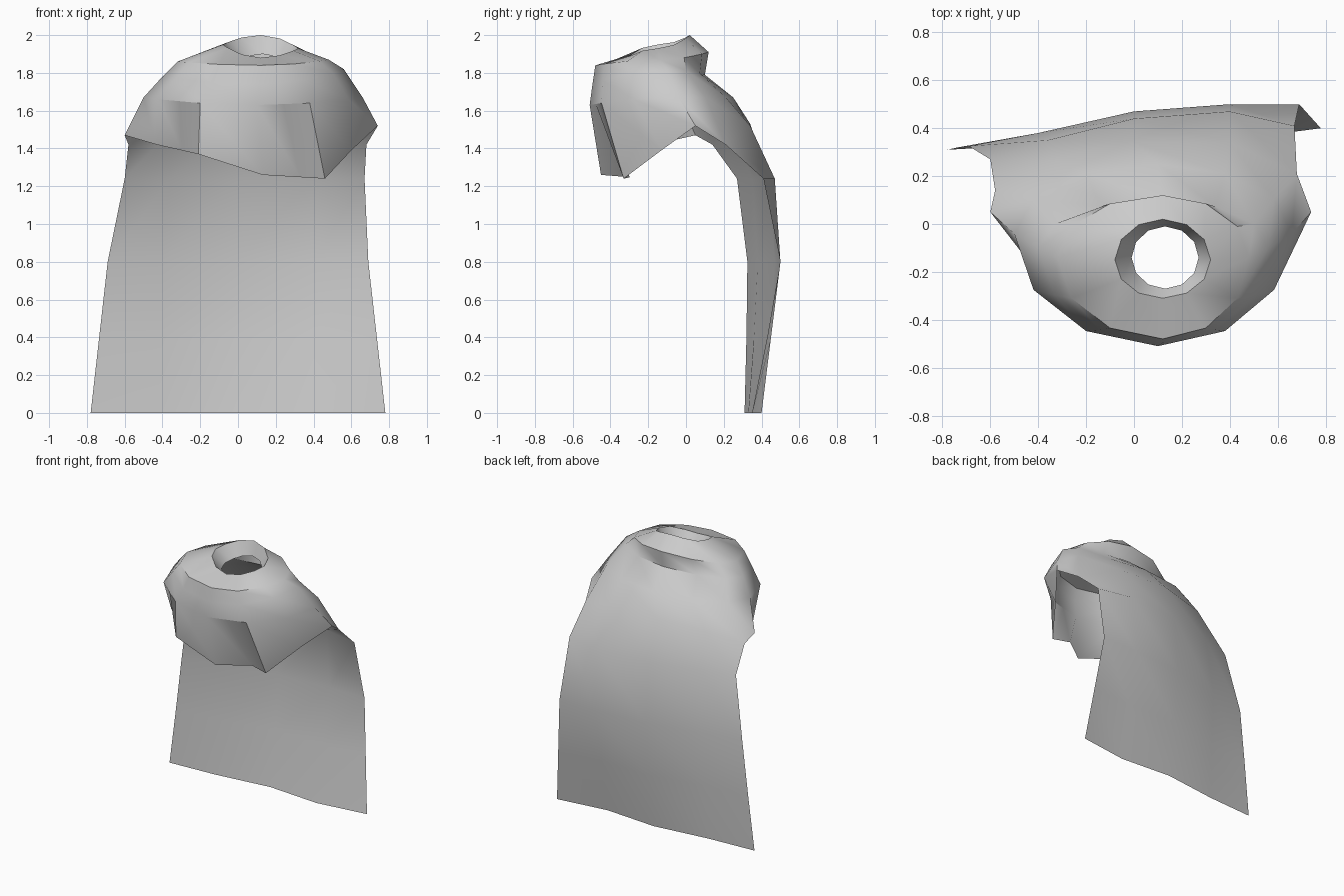
import bpy, bmesh
from math import sin, cos, pi

if "Cube" in bpy.data.objects:
    bpy.data.objects.remove(bpy.data.objects["Cube"])

COLS = 12                    # column 0 = front centre, running to +x, then the back
BACK = range(4, 9)           # columns that continue down into the long cape


def ring(centre, right, left, front, back):
    """Lopsided oval: each side is (x or y extent, height)."""
    cx, cy = centre
    pts = []
    for i in range(COLS):
        a = -pi / 2 + i * 2 * pi / COLS
        c, s = cos(a), sin(a)
        ex, zx = right if c >= 0 else left
        ey, zy = back if s >= 0 else front
        pts.append((cx + (ex - cx) * abs(c), cy + (ey - cy) * abs(s), zx * c * c + zy * s * s))
    return pts


# Cowl cross-sections from the neck opening outwards
rings = [
    ring((.13, -.14), (.27, 1.85), (-.01, 1.86), (-.27, 1.82), (-.01, 1.90)),
    ring((.12, -.15), (.32, 1.93), (-.08, 1.95), (-.31, 1.88), (.02, 2.00)),
    ring((.12, -.14), (.48, 1.87), (-.32, 1.86), (-.48, 1.84), (.12, 1.91)),
    ring((.12, -.10), (.56, 1.82), (-.40, 1.78), (-.495, 1.74), (.10, 1.79)),
    ring((.10, -.04), (.66, 1.67), (-.50, 1.67), (-.51, 1.63), (.25, 1.67)),
]

# Drooping hem in front, upper back behind
hem = [(.13, -.45, 1.26), (.46, -.33, 1.24), (.60, -.13, 1.39), (.74, .05, 1.52),
       (.68, .21, 1.42), (.40, .34, 1.52), (0, .34, 1.53), (-.35, .27, 1.50),
       (-.58, .14, 1.42), (-.60, .05, 1.47), (-.43, -.17, 1.42), (-.21, -.43, 1.37)]
rings.append(hem)

# Long cape rows: height, x of the five columns, y of the five columns
cape_rows = [
    (1.24, (.67, .40, 0, -.36, -.60), (.41, .47, .44, .35, .27)),
    (.80, (.69, .40, 0, -.40, -.69), (.50, .50, .47, .38, .325)),
    (.40, (.735, .40, 0, -.40, -.735), (.45, .43, .44, .36, .32)),
    (.01, (.78, .40, 0, -.42, -.78), (.40, .35, .38, .33, .31)),
]

bm = bmesh.new()
grid = [[bm.verts.new(p) for p in r] for r in rings]
for upper, lower in zip(grid, grid[1:]):
    for i in range(COLS):
        j = (i + 1) % COLS
        bm.faces.new((upper[i], lower[i], lower[j], upper[j]))

# Cape sheet hanging from the back columns
above = [grid[-1][i] for i in BACK]
for z, xs, ys in cape_rows:
    row = [bm.verts.new((x, y, z)) for x, y in zip(xs, ys)]
    for k in range(4):
        bm.faces.new((above[k], row[k], row[k + 1], above[k + 1]))
    above = row

# Pull two gathers into the front of the cowl
for i, depth in ((0, .08), (10, .08)):
    a, b = grid[4][i], grid[5][i]
    c, d = grid[4][(i + 1) % COLS], grid[5][(i + 1) % COLS]
    face = next(f for f in a.link_faces if all(v in f.verts for v in (b, c, d)))
    bm.faces.remove(face)
    mid_top = bm.verts.new(a.co.lerp(c.co, .5))
    mid_low = bm.verts.new(b.co.lerp(d.co, .6))
    mid_low.co.y += depth
    bm.faces.new((a, b, mid_low, mid_top))
    bm.faces.new((mid_top, mid_low, d, c))

bm.verts.ensure_lookup_table()
low = min(v.co.z for v in bm.verts)
for v in bm.verts:
    v.co.z -= low if v.co.z < .02 else 0
bmesh.ops.recalc_face_normals(bm, faces=bm.faces)
mesh = bpy.data.meshes.new("hooded_cape")
bm.to_mesh(mesh)
bm.free()
cape = bpy.data.objects.new("hooded_cape", mesh)
bpy.context.collection.objects.link(cape)
bpy.context.view_layer.objects.active = cape
cape.select_set(True)
bpy.ops.object.shade_smooth_by_angle(angle=pi / 4)
